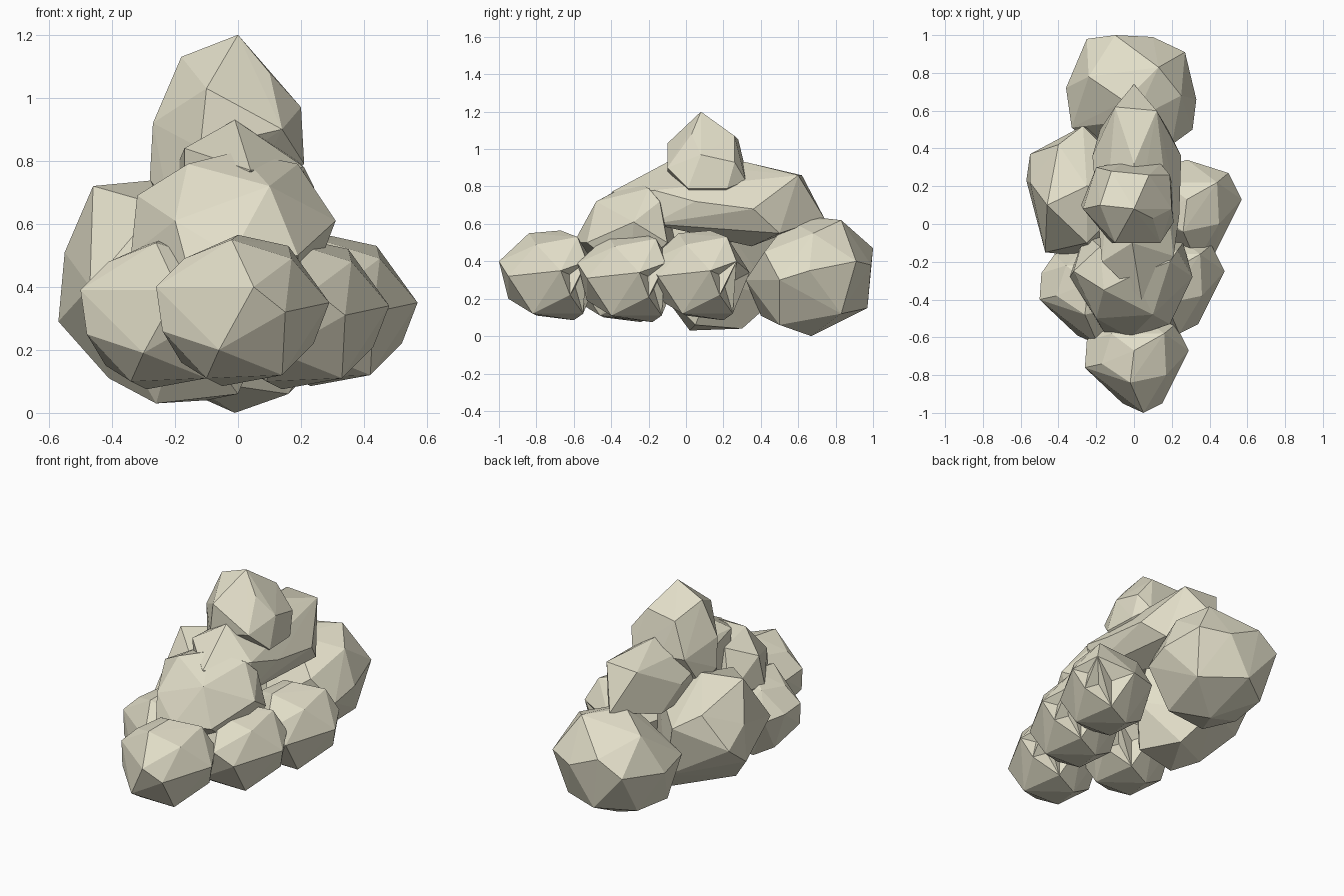
import bpy, bmesh
from mathutils import Vector

stone = bpy.data.materials.new("pale_cream")
stone.diffuse_color = (0.76, 0.73, 0.58, 1)


def hull(name, points, offset=(0, 0, 0), dent=None):
    """Flat-faced convex boulder around a handful of points, dented on one side."""
    bm = bmesh.new()
    for p in points:
        bm.verts.new(Vector(p) + Vector(offset))
    bmesh.ops.convex_hull(bm, input=bm.verts[:])
    loose = [v for v in bm.verts if not v.link_faces]
    bmesh.ops.delete(bm, geom=loose, context='VERTS')
    bmesh.ops.recalc_face_normals(bm, faces=bm.faces[:])
    if dent:
        d = Vector(dent).normalized()
        bm.normal_update()
        bmesh.ops.poke(bm, faces=[f for f in bm.faces if f.normal.dot(d) > 0.8],
                       offset=-0.04)
    me = bpy.data.meshes.new(name)
    bm.to_mesh(me)
    bm.free()
    me.materials.append(stone)
    ob = bpy.data.objects.new(name, me)
    bpy.context.collection.objects.link(ob)
    return ob


# one small lump, repeated around the front and right side
small = [
    (.05, -1.0, .40), (-.06, -.95, .20), (.15, -.95, .32), (-.26, -.76, .40),
    (-.24, -.78, .26), (-.25, -.62, .38), (-.17, -.74, .49), (-.02, -.84, .55),
    (0, -.67, .565), (.16, -.58, .53), (.17, -.80, .49), (.29, -.67, .35),
    (.24, -.62, .22), (.14, -.82, .12), (-.05, -.60, .085), (-.10, -.80, .11),
    (.22, -.53, .40), (-.18, -.52, .35), (0, -.46, .34), (.10, -.55, .12),
    (-.12, -.58, .51), (-.18, -.62, .16)]
for name, offset in (("front_lump", (0, 0, 0)),
                     ("front_left_lump", (-.24, .36, -.01)),
                     ("front_right_lump", (.19, .42, -.01)),
                     ("right_lump", (.28, .80, 0))):
    hull(name, small, offset, dent=(.6, .7, -.35))

# large round lump at the back
hull("back_lump", [
    (0, .55, .62), (-.05, .65, .64), (.13, .83, .62), (-.10, 1.0, .47),
    (-.25, .98, .38), (.10, .99, .38), (.27, .91, .40), (.33, .66, .35),
    (.31, .50, .30), (-.36, .72, .35), (-.33, .51, .38), (-.05, .97, .15),
    (-.01, .67, 0), (.16, .50, .06), (-.18, .40, .11), (.20, .42, .45),
    (-.24, .78, .57), (.25, .68, .55), (.22, .83, .12), (-.25, .83, .13),
    (0, .32, .30), (-.28, .58, .12)])

# wide lump above the front
hull("front_upper_lump", [
    (0, -.27, .83), (-.16, -.35, .79), (.19, -.20, .79), (-.32, -.25, .69),
    (.31, -.28, .61), (.10, -.48, .72), (-.20, -.50, .61), (-.02, -.60, .50),
    (-.34, -.28, .50), (.19, -.53, .50), (-.16, -.57, .46), (.26, -.10, .50),
    (-.26, -.05, .50), (0, -.30, .26), (.20, -.30, .32), (-.22, -.30, .32),
    (.23, -.14, .72), (-.18, -.12, .75)])

# big left lump
hull("left_lump", [
    (-.46, .10, .72), (-.25, .20, .74), (-.27, .52, .52), (-.55, .37, .40),
    (-.57, .23, .29), (-.55, .22, .51), (-.47, -.15, .40), (-.18, -.18, .30),
    (-.41, .10, .11), (-.26, .02, .03), (-.10, .30, .04), (-.20, .48, .20),
    (.10, .15, .30), (-.40, .42, .60), (-.25, -.10, .66), (0, .05, .06),
    (.05, .20, .60)])

# long ridge sloping down behind the top lump
hull("ridge", [
    (-.01, -.10, .93), (.04, -.40, .77), (-.17, -.20, .84), (.21, -.17, .78),
    (.20, -.18, .60), (-.17, -.18, .60), (0, .32, .93), (-.10, .62, .86),
    (.12, .60, .86), (0, .74, .63), (.18, .50, .55), (-.18, .50, .58),
    (.25, .36, .68), (-.22, .36, .72), (.24, .05, .72), (0, .35, .48)])

# pointed lump on top, sunk lower on its left side
hull("top_lump", [
    (0, .08, 1.20), (-.18, .10, 1.13), (.10, .03, 1.08), (.08, .26, 1.07),
    (-.12, .28, 1.05), (-.10, -.10, 1.03), (.14, -.10, .90), (-.12, -.10, .84),
    (.20, .08, .97), (.19, .26, .93), (-.05, .33, .84), (.14, .32, .83),
    (-.27, .08, .92), (-.20, .30, .84), (-.28, .10, .74), (.21, .01, .79),
    (.20, .22, .79), (0, .10, .62), (-.22, .02, .66), (-.24, .20, .66)])
